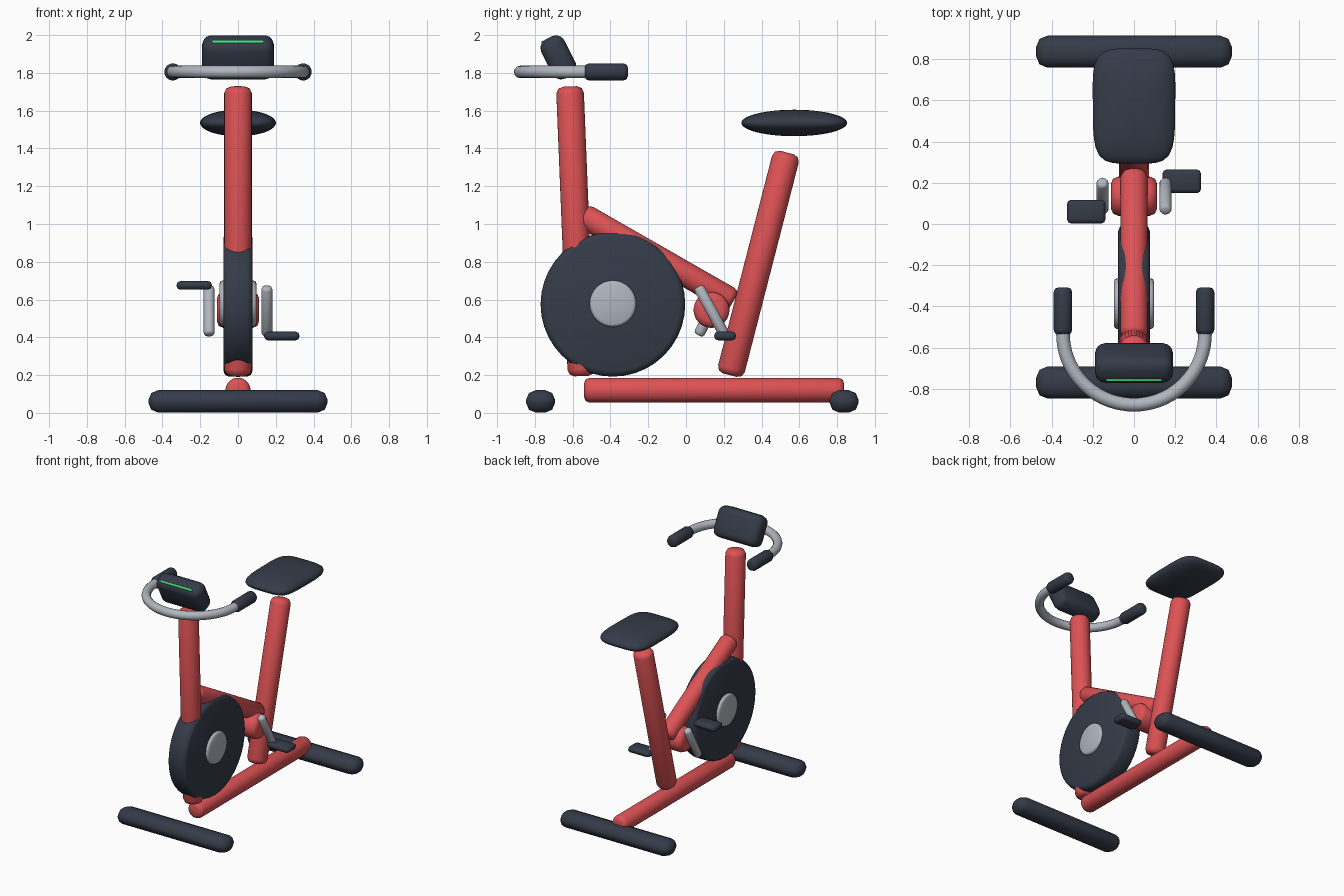
import bpy, bmesh, math
from mathutils import Vector, Matrix

if "Cube" in bpy.data.objects:
    bpy.data.objects.remove(bpy.data.objects["Cube"], do_unlink=True)


def material(name, rgb):
    m = bpy.data.materials.new(name)
    m.use_nodes = True
    m.diffuse_color = (*rgb, 1)
    bsdf = m.node_tree.nodes["Principled BSDF"]
    bsdf.inputs["Base Color"].default_value = (*rgb, 1)
    bsdf.inputs["Roughness"].default_value = 0.6
    return m


RED = material("red_paint", (0.73, 0.085, 0.09))
DARK = material("dark_rubber", (0.035, 0.044, 0.065))
METAL = material("grey_metal", (0.44, 0.47, 0.52))
GREEN = material("green_display", (0.05, 0.76, 0.18))


def finish(name, bm, mat, matrix=Matrix(), bevel=0, segments=2):
    """Round the hard edges, place the mesh and shade it."""
    if bevel:
        hard = [e for e in bm.edges if e.calc_face_angle(0) > math.radians(40)]
        bmesh.ops.bevel(bm, geom=hard, offset=bevel, segments=segments,
                        profile=0.5, affect='EDGES', clamp_overlap=True)
    bm.transform(matrix)
    bmesh.ops.recalc_face_normals(bm, faces=bm.faces)
    mesh = bpy.data.meshes.new(name)
    bm.to_mesh(mesh)
    bm.free()
    mesh.materials.append(mat)
    obj = bpy.data.objects.new(name, mesh)
    bpy.context.collection.objects.link(obj)
    bpy.ops.object.select_all(action='DESELECT')
    obj.select_set(True)
    bpy.context.view_layer.objects.active = obj
    bpy.ops.object.shade_smooth_by_angle(angle=math.radians(50))


def tube(name, start, end, radius, mat, bevel=0.03, sides=32):
    """Round bar between two points."""
    start, end = Vector(start), Vector(end)
    axis = end - start
    bm = bmesh.new()
    bmesh.ops.create_cone(bm, cap_ends=True, segments=sides, radius1=radius,
                          radius2=radius, depth=axis.length)
    place = Matrix.Translation((start + end) / 2) @ axis.to_track_quat('Z', 'Y').to_matrix().to_4x4()
    finish(name, bm, mat, place, bevel)


def box(name, centre, size, mat, bevel, segments=2, tilt=0):
    """Rounded block, tilted about x."""
    bm = bmesh.new()
    bmesh.ops.create_cube(bm, size=1)
    bm.transform(Matrix.Diagonal((*size, 1)))
    place = Matrix.Translation(centre) @ Matrix.Rotation(tilt, 4, 'X')
    finish(name, bm, mat, place, bevel, segments)


# Base and frame
for name, y in (("front_foot", -0.77), ("rear_foot", 0.837)):
    box(name, (0, y, 0.061), (0.95, 0.155, 0.12), DARK, 0.054)
tube("base_rail", (0, -0.54, 0.12), (0, 0.837, 0.12), 0.066, RED)
tube("front_post", (0, -0.553, 0.195), (0, -0.615, 1.728), 0.073, RED, 0.036)
tube("seat_post", (0, 0.232, 0.2), (0, 0.535, 1.378), 0.073, RED, 0.036)
tube("diagonal_tube", (0, -0.55, 1.048), (0, 0.25, 0.59), 0.066, RED)

# Flywheel, hub and pedal axle housing
tube("flywheel", (-0.077, -0.387, 0.575), (0.077, -0.387, 0.575), 0.383, DARK, 0.03, 40)
tube("flywheel_hub", (-0.097, -0.387, 0.578), (0.097, -0.387, 0.578), 0.123, METAL, 0.015)
tube("crank_housing", (-0.112, 0.135, 0.545), (0.112, 0.135, 0.545), 0.095, RED, 0.035)

# Cranks and pedals
for name, side, pedal_y, pedal_z in (("left", 1, 0.207, 0.407), ("right", -1, 0.06, 0.675)):
    x, lean = side * 0.153, side * 0.07
    tube(name + "_crank", (x, 0.135 - lean, 0.668), (x, 0.135 + lean, 0.412),
         0.029, METAL, 0.016, 20)
    box(name + "_pedal", (side * 0.232, pedal_y, pedal_z), (0.187, 0.115, 0.046), DARK, 0.02)

# Saddle: a flattened sphere squared off in plan, slightly narrower at the front
bm = bmesh.new()
bmesh.ops.create_uvsphere(bm, u_segments=48, v_segments=24, radius=1)
for v in bm.verts:
    rho = math.hypot(v.co.x, v.co.y)
    if rho > 1e-4:
        c, s = v.co.x / rho, v.co.y / rho
        grow = (abs(c) ** 4.5 + abs(s) ** 4.5) ** (-1 / 4.5)
        v.co.x *= grow
        v.co.y *= grow
    v.co.x *= 0.2 + 0.003 * v.co.y
    v.co.y *= 0.28
    v.co.z *= 0.07
finish("saddle", bm, DARK, Matrix.Translation((0, 0.573, 1.535)))

# Handlebar: half ring with two grips
BAR_R, BAR_Y, BAR_Z = 0.345, -0.533, 1.805
curve = bpy.data.curves.new("handlebar", 'CURVE')
curve.dimensions = '3D'
curve.bevel_depth = 0.033
curve.bevel_resolution = 4
curve.use_fill_caps = True
steps = 36
spline = curve.splines.new('POLY')
spline.points.add(steps)
for i, p in enumerate(spline.points):
    a = math.pi * (1 + i / steps)
    p.co = (BAR_R * math.cos(a), BAR_Y + BAR_R * math.sin(a), BAR_Z, 1)
spline.use_smooth = True
curve.materials.append(METAL)
bpy.context.collection.objects.link(bpy.data.objects.new("handlebar", curve))
for name, side in (("left_grip", 1), ("right_grip", -1)):
    tube(name, (side * BAR_R, -0.537, BAR_Z), (side * BAR_R, -0.308, BAR_Z), 0.045, DARK, 0.022)

# Console with its lit strip on the rounded upper front edge
box("console", (0, -0.675, 1.882), (0.38, 0.137, 0.232), DARK, 0.05, 3, math.radians(27))
tube("display_strip", (-0.135, -0.757, 1.962), (0.135, -0.757, 1.962), 0.009, GREEN, 0.002, 12)
